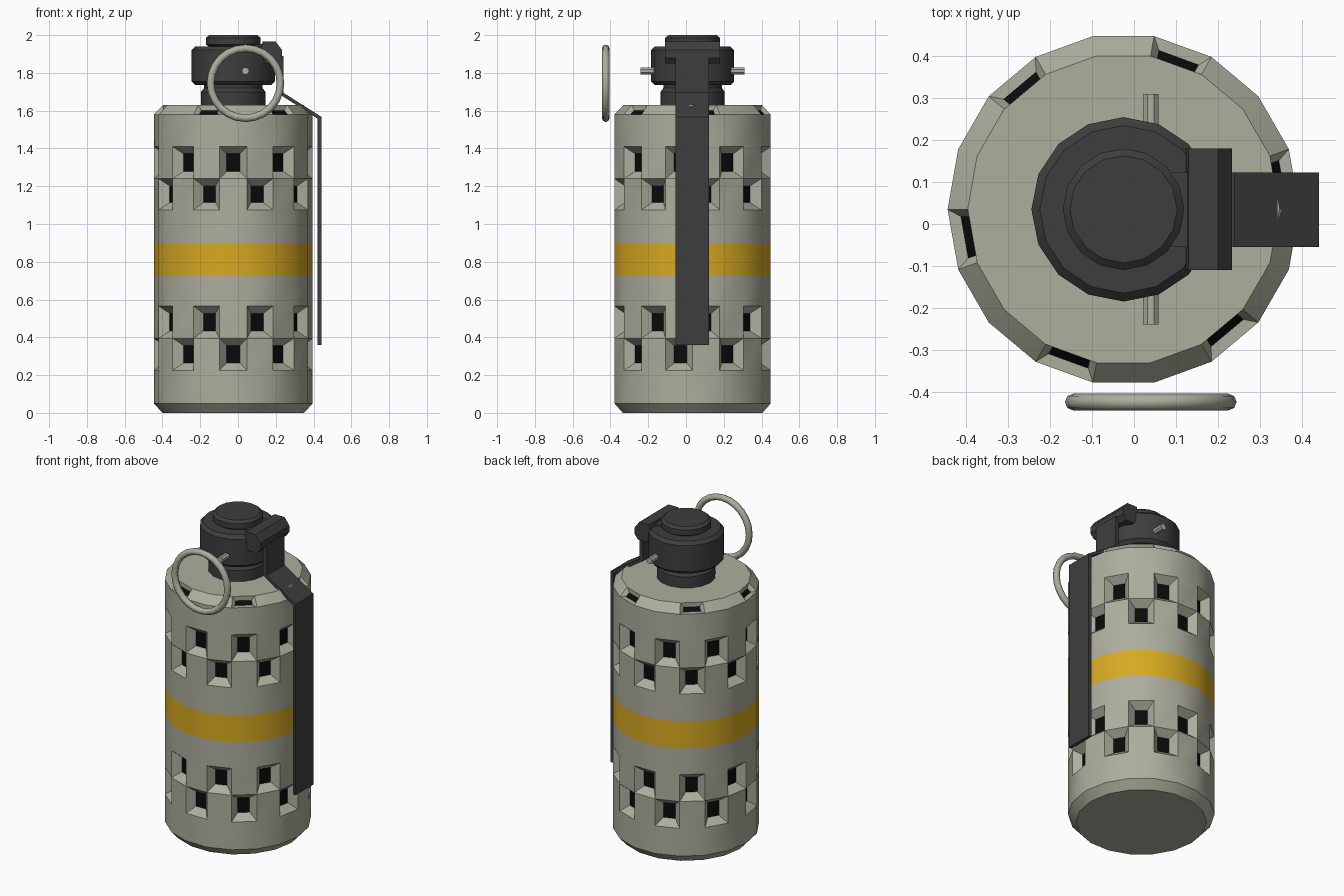
import bpy
import bmesh
from math import sin, cos, pi, radians
from mathutils import Matrix

cube = bpy.data.objects.get("Cube")
if cube:
    bpy.data.objects.remove(cube, do_unlink=True)

AXIS = (-0.025, 0.035)  # centre line of the canister


def material(name, rgb):
    m = bpy.data.materials.new(name)
    m.use_nodes = True
    m.diffuse_color = (*rgb, 1)
    bsdf = next(n for n in m.node_tree.nodes if n.type == 'BSDF_PRINCIPLED')
    bsdf.inputs["Base Color"].default_value = (*rgb, 1)
    bsdf.inputs["Roughness"].default_value = 0.6
    return m


SHELL = material("olive grey", (0.42, 0.42, 0.34))
YELLOW = material("yellow", (0.68, 0.40, 0.016))
BLACK = material("black", (0.003, 0.003, 0.003))
DARK = material("dark grey", (0.048, 0.048, 0.048))


def finish(name, bm, mats):
    mesh = bpy.data.meshes.new(name)
    bm.to_mesh(mesh)
    bm.free()
    for m in mats:
        mesh.materials.append(m)
    mesh.shade_smooth()
    mesh.set_sharp_from_angle(angle=radians(30))
    ob = bpy.data.objects.new(name, mesh)
    bpy.context.collection.objects.link(ob)
    return ob


def lathe(bm, profile, sides):
    """Closed turned shape from (radius, z) pairs; returns side faces by row."""
    rings = [[bm.verts.new((AXIS[0] + r * cos(2 * pi * i / sides),
                            AXIS[1] + r * sin(2 * pi * i / sides), z))
              for i in range(sides)] for r, z in profile]
    rows = []
    for a, b in zip(rings, rings[1:]):
        rows.append([bm.faces.new((a[i], a[(i + 1) % sides], b[(i + 1) % sides], b[i]))
                     for i in range(sides)])
    bm.faces.new(rings[0][::-1])
    bm.faces.new(rings[-1])
    bm.normal_update()
    return rows


def prism(name, outline, y0, y1, mat):
    """Outline in x and z, extruded along y."""
    bm = bmesh.new()
    face = bm.faces.new([bm.verts.new((x, y0, z)) for x, z in outline])
    ext = bmesh.ops.extrude_face_region(bm, geom=[face])
    moved = [v for v in ext["geom"] if isinstance(v, bmesh.types.BMVert)]
    bmesh.ops.translate(bm, verts=moved, vec=(0, y1 - y0, 0))
    bmesh.ops.recalc_face_normals(bm, faces=bm.faces)
    return finish(name, bm, [mat])


def sink(bm, faces, thickness, depth):
    """Tapered recess with a black floor."""
    bmesh.ops.inset_individual(bm, faces=faces, thickness=thickness, depth=-depth,
                               use_even_offset=True)
    for f in faces:
        f.material_index = 2


# Canister with staggered vent rows and a painted band
levels = [0.05, 0.225, 0.395, 0.565, 0.73, 0.90, 1.075, 1.24, 1.41, 1.58]
bm = bmesh.new()
rows = lathe(bm, [(0.375, 0)] + [(0.42, z) for z in levels] + [(0.372, 1.63)], 18)
for f in rows[5]:
    f.material_index = 1
vents = [f for row, start in ((2, 1), (3, 0), (7, 0), (8, 1)) for f in rows[row][start::2]]
sink(bm, vents, 0.038, 0.045)
sink(bm, rows[-1][::3], 0.02, 0.02)
finish("canister", bm, [SHELL, YELLOW, BLACK])

# Fuse head with collar, neck and cap
bm = bmesh.new()
lathe(bm, [(0.17, 1.62), (0.17, 1.70), (0.155, 1.72), (0.155, 1.735), (0.20, 1.735),
           (0.22, 1.755), (0.22, 1.92), (0.20, 1.94), (0.13, 1.94), (0.145, 1.95),
           (0.145, 1.985), (0.128, 2.0)], 16)
finish("fuse_head", bm, [DARK])

# Lever hinge, its tongue and the bent safety lever
prism("lever_hinge", [(0.115, 1.90), (0.13, 1.965), (0.20, 1.965), (0.234, 1.92),
                      (0.234, 1.88), (0.21, 1.85), (0.15, 1.85)], -0.11, 0.18, DARK)
prism("hinge_tongue", [(0.09, 1.90), (0.09, 1.95), (0.15, 1.955), (0.15, 1.90)],
      -0.055, 0.123, DARK)
prism("safety_lever", [(0.215, 1.89), (0.24, 1.89), (0.24, 1.695), (0.442, 1.567),
                       (0.442, 0.36), (0.422, 0.36), (0.422, 1.557), (0.215, 1.69)],
      -0.055, 0.123, DARK)

# Pin through the head
bm = bmesh.new()
bmesh.ops.create_cone(bm, cap_ends=True, segments=8, radius1=0.02, radius2=0.02, depth=0.55,
                      matrix=Matrix.Translation((0.04, 0.035, 1.81))
                      @ Matrix.Rotation(pi / 2, 4, 'X') @ Matrix.Rotation(pi / 8, 4, 'Z'))
finish("safety_pin", bm, [SHELL])

# Pull ring
bpy.ops.mesh.primitive_torus_add(major_radius=0.185, minor_radius=0.02, major_segments=24,
                                 minor_segments=8, location=(0.04, -0.425, 1.745),
                                 rotation=(pi / 2, 0, 0))
ring = bpy.context.object
ring.name = "pull_ring"
ring.data.materials.append(SHELL)
ring.data.shade_smooth()
